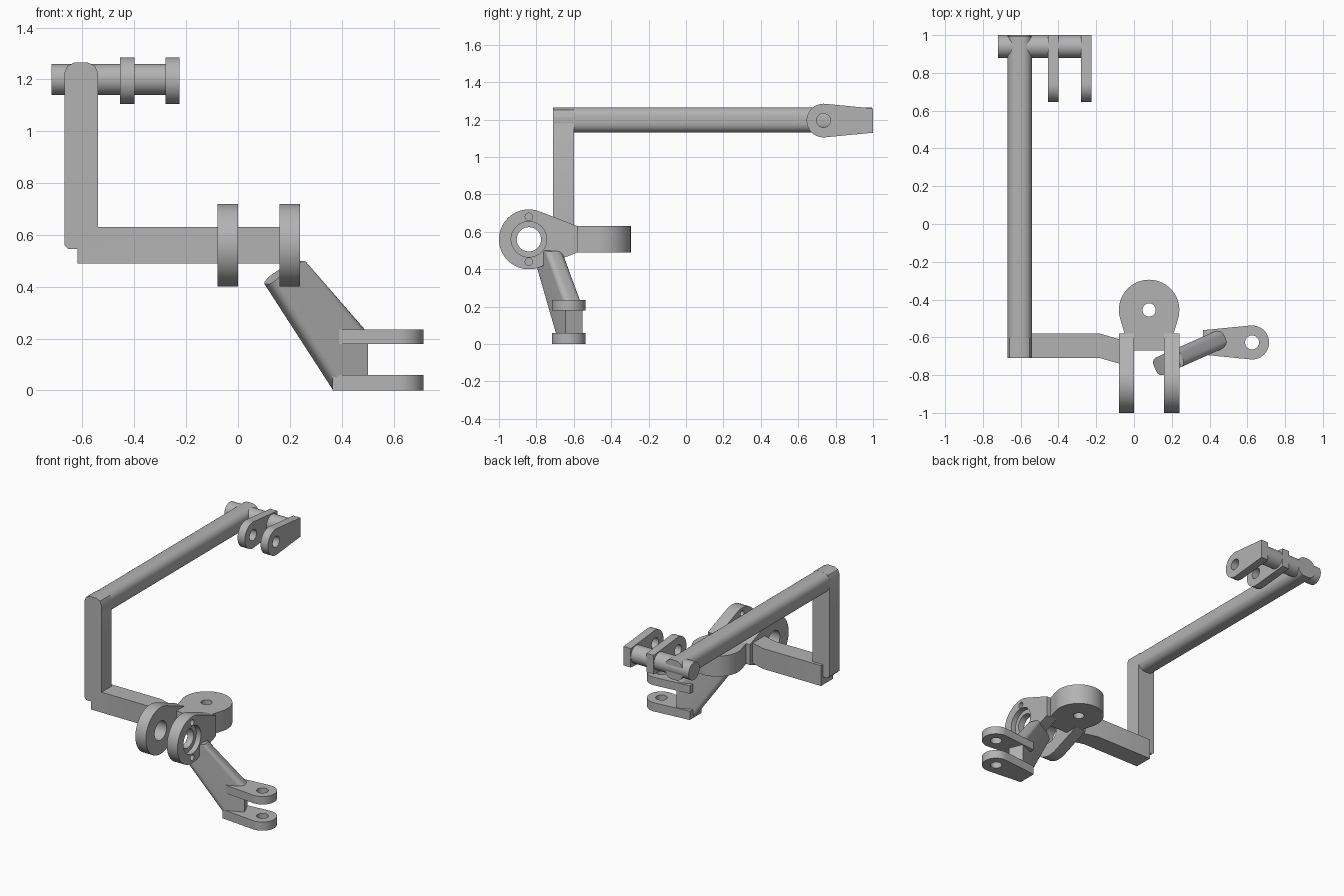
import bpy, bmesh
from math import atan2, acos, hypot, cos, sin, pi, radians
from mathutils import Matrix, Vector

cube = bpy.data.objects.get("Cube")
if cube:
    bpy.data.objects.remove(cube, do_unlink=True)

grey = bpy.data.materials.new("plain_grey")
grey.use_nodes = True
COLOUR = (0.45, 0.45, 0.45, 1)
grey.diffuse_color = COLOUR
grey.node_tree.nodes["Principled BSDF"].inputs["Base Color"].default_value = COLOUR

# Maps profile coordinates (p, q) and depth t to model space
AXES = {"X": lambda p, q, t: (t, p, q),
        "Y": lambda p, q, t: (p, t, q),
        "Z": lambda p, q, t: (p, q, t)}


def prism(name, outline, axis, lo, hi, round_edges=None, radius=0.0):
    """Extrude an outline along an axis, optionally rounding chosen edges."""
    bm = bmesh.new()
    place = AXES[axis]
    base = bm.faces.new([bm.verts.new(place(p, q, lo)) for p, q in outline])
    out = bmesh.ops.extrude_face_region(bm, geom=[base])
    shift = Vector(place(0, 0, hi - lo))
    for v in out["geom"]:
        if isinstance(v, bmesh.types.BMVert):
            v.co += shift
    if round_edges:
        edges = [e for e in bm.edges if round_edges(e)]
        bmesh.ops.bevel(bm, geom=edges, offset=radius, segments=6,
                        profile=0.5, affect="EDGES")
    bmesh.ops.recalc_face_normals(bm, faces=bm.faces[:])
    mesh = bpy.data.meshes.new(name)
    bm.to_mesh(mesh)
    bm.free()
    mesh.materials.append(grey)
    obj = bpy.data.objects.new(name, mesh)
    bpy.context.collection.objects.link(obj)
    return obj


def rect(p0, p1, q0, q1):
    return [(p0, q0), (p1, q0), (p1, q1), (p0, q1)]


def circle(centre, r, n=40):
    return [(centre[0] + r * cos(2 * pi * i / n),
             centre[1] + r * sin(2 * pi * i / n)) for i in range(n)]


def lug_outline(centre, r, facing, length, half):
    """Round eye with straight tangent sides running to a square tail."""
    start = atan2(half, length) + acos(r / hypot(length, half))
    n = 40
    pts = [(r * cos(a), r * sin(a)) for a in
           (start + (2 * pi - 2 * start) * i / n for i in range(n + 1))]
    pts += [(length, -half), (length, half)]
    c, s = cos(facing), sin(facing)
    return [(centre[0] + c * p - s * q, centre[1] + s * p + c * q) for p, q in pts]


def drill(obj, centre, r, axis, lo, hi):
    cutter = prism("cutter", circle(centre, r), axis, lo, hi)
    cutter.hide_render = True
    mod = obj.modifiers.new("hole", "BOOLEAN")
    mod.object = cutter
    mod.operation = "DIFFERENCE"
    mod.solver = "EXACT"
    bpy.context.view_layer.objects.active = obj
    bpy.ops.object.modifier_apply(modifier=mod.name)
    bpy.data.objects.remove(cutter, do_unlink=True)


def smooth(obj):
    bpy.ops.object.select_all(action="DESELECT")
    obj.select_set(True)
    bpy.context.view_layer.objects.active = obj
    bpy.ops.object.shade_smooth_by_angle(angle=radians(30))


def along(axis):
    def test(edge):
        d = edge.verts[0].co - edge.verts[1].co
        return abs(d[axis]) > 0.99 * d.length
    return test


parts = []

# Long rounded tube and the upright post beneath its front end
parts.append(prism("long_tube", rect(-0.67, -0.54, 1.13, 1.265), "Y", -0.705, 0.995,
                   along(1), 0.05))
post = [(-0.655, 0.545), (-0.54, 0.545), (-0.54, 1.225), (-0.552, 1.252), (-0.58, 1.265),
        (-0.63, 1.265), (-0.658, 1.252), (-0.67, 1.225), (-0.67, 0.56)]
parts.append(prism("upright_post", post, "Y", -0.71, -0.60))

# Cross bar with a slight kink toward the hinge
bar = [(-0.62, -0.71), (-0.18, -0.71), (-0.04, -0.75), (-0.04, -0.61),
       (-0.08, -0.61), (-0.18, -0.58), (-0.62, -0.58)]
parts.append(prism("cross_bar", bar, "Z", 0.49, 0.63))

# Flat pivot eye and the web joining it to the hinge lugs
pivot = (0.08, -0.455)
eye = prism("pivot_eye", lug_outline(pivot, 0.16, -pi / 2, 0.125, 0.13), "Z", 0.49, 0.63)
drill(eye, pivot, 0.035, "Z", 0.4, 0.7)
parts.append(eye)
parts.append(prism("pivot_web", rect(-0.04, 0.20, -0.67, -0.58), "Z", 0.49, 0.63))

# Pair of large hinge lugs
hinge = (-0.84, 0.56)
for name, lo, hi in (("hinge_lug_right", -0.08, 0.0), ("hinge_lug_left", 0.16, 0.24)):
    lug = prism(name, lug_outline(hinge, 0.16, 0, 0.26, 0.07), "X", lo, hi)
    drill(lug, hinge, 0.065, "X", lo - 0.1, hi + 0.1)
    if lo > 0:
        drill(lug, hinge, 0.095, "X", hi - 0.035, hi + 0.1)
        for side in (-1, 1):
            drill(lug, (hinge[0], hinge[1] + side * 0.12), 0.02, "X", lo - 0.1, hi + 0.1)
    parts.append(lug)

# Rear cross pin with its two small lugs
parts.append(prism("rear_pin", circle((0.94, 1.20), 0.06), "X", -0.72, -0.25))
rear = (0.735, 1.195)
for name, lo, hi in (("rear_lug_right", -0.455, -0.40), ("rear_lug_left", -0.28, -0.225)):
    lug = prism(name, lug_outline(rear, 0.09, 0, 0.265, 0.065), "X", lo, hi)
    drill(lug, rear, 0.037, "X", lo - 0.1, hi + 0.1)
    parts.append(lug)

# Slanted arm, shaped in its own upright plane and then turned
slant = [(-0.01, 0.41), (0.03, 0.445), (0.12, 0.50), (0.145, 0.495), (0.395, 0.235),
         (0.395, 0.0), (0.28, 0.0)]
arm = prism("slanted_arm", slant, "Y", -0.05, 0.05,
            lambda e: abs(e.verts[0].co.y - e.verts[1].co.y) < 0.01 and e.calc_length() > 0.3,
            0.035)
arm.data.transform(Matrix.Translation((0.12, -0.76, 0)) @ Matrix.Rotation(radians(24), 4, "Z"))
parts.append(arm)

# Lower fork plates
fork = (0.625, -0.627)
for name, lo, hi in (("fork_lower", 0.0, 0.06), ("fork_upper", 0.18, 0.235)):
    lug = prism(name, lug_outline(fork, 0.09, pi, 0.26, 0.065), "Z", lo, hi)
    drill(lug, fork, 0.037, "Z", lo - 0.1, hi + 0.1)
    parts.append(lug)

for part in parts:
    smooth(part)
